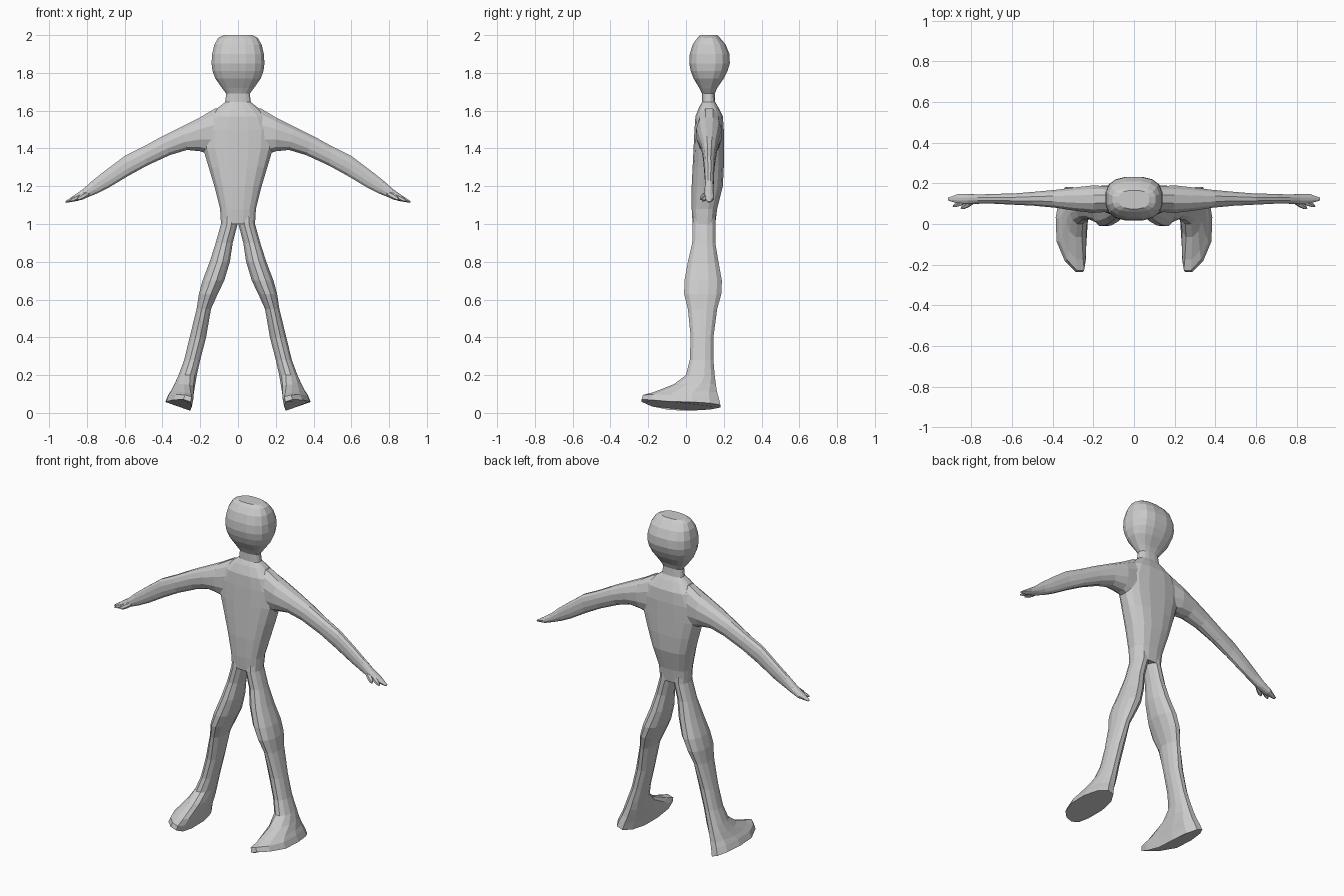
import bpy, bmesh, math
from mathutils import Vector as V

if "Cube" in bpy.data.objects:
    bpy.data.objects.remove(bpy.data.objects["Cube"])

grey = bpy.data.materials.new("plain grey")
grey.diffuse_color = (0.6, 0.6, 0.6, 1)
grey.use_nodes = True
grey.node_tree.nodes["Principled BSDF"].inputs["Base Color"].default_value = grey.diffuse_color


def ring(c, u, v, n=12, power=0.8):
    """Rounded-square loop of points around c with half axes u and v."""
    pts = []
    for i in range(n):
        a = 2 * math.pi * (i + 0.5) / n
        s, t = math.cos(a), math.sin(a)
        pts.append(c + u * math.copysign(abs(s) ** power, s) + v * math.copysign(abs(t) ** power, t))
    k = max((p - c).dot(u) for p in pts) / u.length_squared
    return [c + (p - c) / k for p in pts]


def loft(name, rings, side=1):
    """Skin a list of point rings, closed at both ends."""
    bm = bmesh.new()
    loops = [[bm.verts.new((p.x * side, p.y, p.z)) for p in r] for r in rings]
    n = len(loops[0])
    for a, b in zip(loops, loops[1:]):
        for i in range(n):
            j = (i + 1) % n
            bm.faces.new((a[i], a[j], b[j], b[i]))
    bm.faces.new(loops[0])
    bm.faces.new(loops[-1])
    bmesh.ops.recalc_face_normals(bm, faces=bm.faces)
    me = bpy.data.meshes.new(name)
    bm.to_mesh(me)
    bm.free()
    me.materials.append(grey)
    ob = bpy.data.objects.new(name, me)
    bpy.context.collection.objects.link(ob)
    return ob


# torso, neck and head: height, half width, front y, back y
TRUNK = [(1.0, .09, .035, .155), (1.08, .095, .03, .165), (1.2, .125, .03, .195),
         (1.3, .155, .035, .2), (1.4, .185, .04, .2), (1.5, .19, .045, .2),
         (1.57, .155, .05, .195), (1.62, .10, .07, .17), (1.645, .068, .085, .155),
         (1.69, .062, .085, .152), (1.72, .085, .07, .165), (1.77, .12, .04, .2),
         (1.81, .135, .025, .22), (1.85, .14, .017, .232), (1.9, .137, .02, .23),
         (1.95, .125, .035, .21), (1.985, .105, .06, .18), (2.0, .075, .075, .165)]

# arm: top x, top z, bottom x, bottom z, front y, back y
ARM = [(.06, 1.6, .06, 1.36, .08, .17), (.12, 1.612, .13, 1.36, .06, .185),
       (.2, 1.565, .2, 1.385, .055, .19), (.3, 1.515, .27, 1.392, .065, .18),
       (.4, 1.465, .36, 1.365, .08, .168), (.5, 1.41, .48, 1.31, .09, .158),
       (.6, 1.36, .58, 1.255, .095, .15), (.7, 1.285, .68, 1.195, .1, .148),
       (.77, 1.23, .75, 1.16, .1, .145), (.82, 1.185, .8, 1.14, .097, .147),
       (.87, 1.15, .85, 1.122, .1, .148), (.915, 1.12, .91, 1.112, .115, .13)]

# leg and foot: height, inner x, outer x, front y, back y, sideways tilt, toe shift, toe lift
LEG = [(1.06, .004, .085, .04, .155, 0, 0, 0), (1.0, .002, .09, .035, .155, 0, 0, 0),
       (.9, .028, .118, .033, .155, 0, 0, 0), (.8, .043, .15, .01, .172, 0, 0, 0),
       (.7, .073, .188, -.008, .19, 0, 0, 0), (.63, .107, .207, -.01, .187, 0, 0, 0),
       (.55, .143, .219, .01, .165, 0, 0, 0), (.4, .169, .256, .025, .145, 0, 0, 0),
       (.28, .2, .285, .02, .145, 0, 0, 0), (.2, .218, .315, .0, .152, 0, 0, 0),
       (.15, .228, .335, -.065, .158, .1, -.01, 0), (.105, .238, .355, -.175, .165, .2, -.03, 0),
       (.075, .246, .37, -.228, .173, .3, -.045, .015), (.035, .255, .385, -.235, .182, .35, -.05, .03)]


def leg_ring(z, x0, x1, y0, y1, tilt, shift, lift):
    c = V(((x0 + x1) / 2, (y0 + y1) / 2, z))
    pts = ring(c, V(((x1 - x0) / 2, 0, 0)), V((0, (y1 - y0) / 2, 0)), power=.95)
    for p in pts:
        f = max(0, (c.y - p.y) / (c.y - y0)) ** 2      # 1 at the toe
        p.z += tilt * (p.x - c.x) + lift * f
        p.x += shift * f
    return pts


def finger(name, a, b, r, side):
    a, b = V(a), V(b)
    u = V((0, 1, 0))
    v = (b - a).cross(u).normalized()
    return loft(name, [ring(a.lerp(b, t), u * r * k, v * r * k, 6, 1)
                       for t, k in ((0, .8), (.45, 1), (.8, .8), (1, .3))], side)


body = loft("body", [ring(V((0, (a + b) / 2, z)), V((w, 0, 0)), V((0, (b - a) / 2, 0)), 16, .75)
                     for z, w, a, b in TRUNK])

limbs = []
for side, label in ((1, "left"), (-1, "right")):
    limbs.append(loft(label + "_arm", [
        ring(V(((tx + bx) / 2, (a + b) / 2, (tz + bz) / 2)),
             V((0, (b - a) / 2, 0)), V(((tx - bx) / 2, 0, (tz - bz) / 2)), 12, .9)
        for tx, tz, bx, bz, a, b in ARM], side))
    limbs.append(loft(label + "_leg", [leg_ring(*r) for r in LEG], side))
    limbs.append(finger(label + "_thumb", (.79, .112, 1.165), (.85, .078, 1.13), .014, side))
    limbs.append(finger(label + "_finger", (.82, .115, 1.155), (.89, .088, 1.122), .012, side))

# weld the limbs onto the body as one skin
bpy.context.view_layer.objects.active = body
for limb in limbs:
    mod = body.modifiers.new("weld", 'BOOLEAN')
    mod.operation = 'UNION'
    mod.solver = 'EXACT'
    mod.object = limb
    bpy.ops.object.modifier_apply(modifier=mod.name)
    bpy.data.objects.remove(limb, do_unlink=True)
